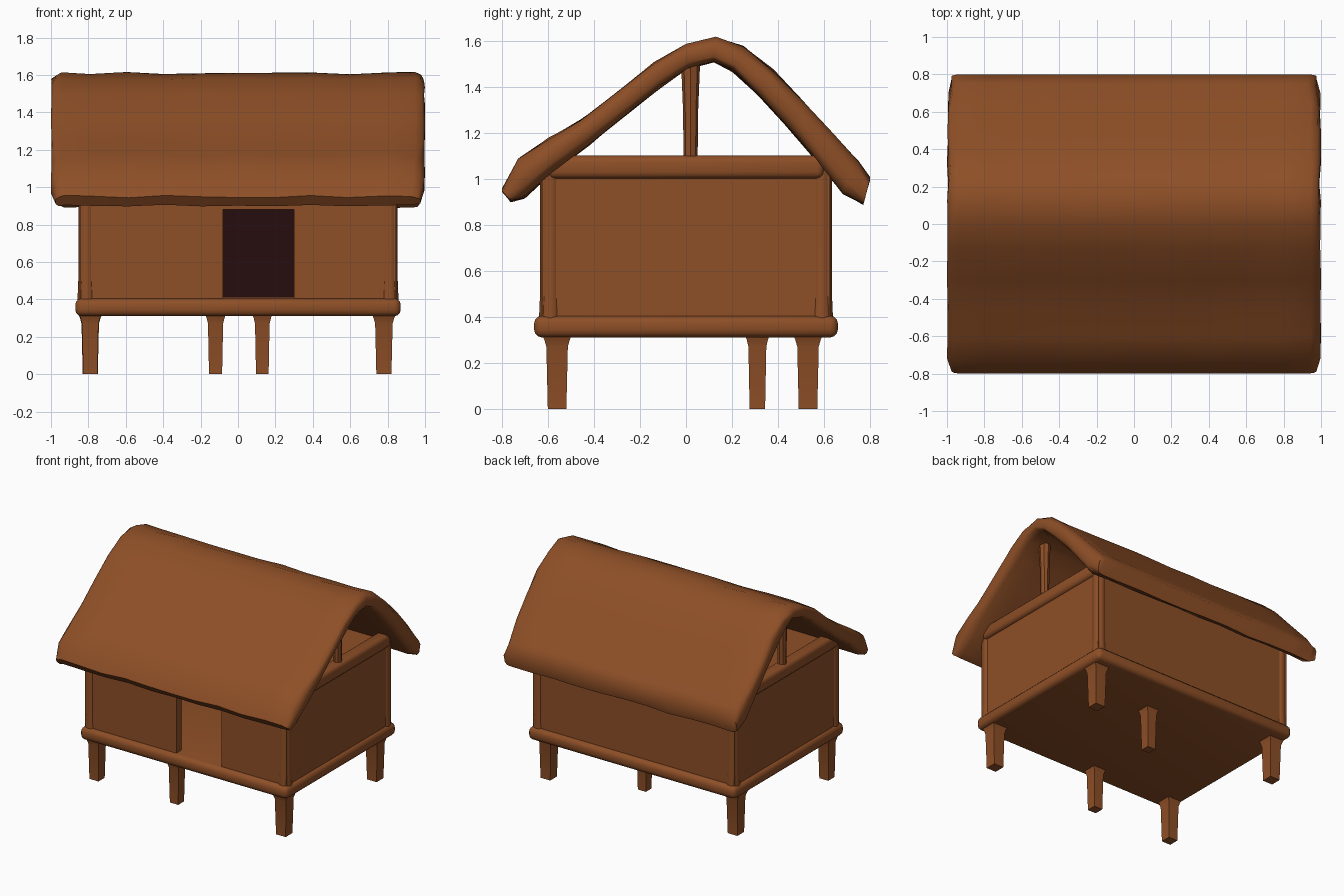
import bpy, bmesh, math, random
from mathutils import Vector

if "Cube" in bpy.data.objects:
    bpy.data.objects.remove(bpy.data.objects["Cube"])

random.seed(4)


def material(name, rgb):
    m = bpy.data.materials.new(name)
    m.diffuse_color = (*rgb, 1)
    m.use_nodes = True
    m.node_tree.nodes["Principled BSDF"].inputs["Base Color"].default_value = m.diffuse_color
    return m


BROWN = material("warm brown", (0.27, 0.078, 0.02))
DARK = material("dark interior", (0.019, 0.004, 0.0045))


def finish(name, bm, mat, angle=40):
    bmesh.ops.recalc_face_normals(bm, faces=bm.faces)
    me = bpy.data.meshes.new(name)
    bm.to_mesh(me)
    bm.free()
    me.materials.append(mat)
    ob = bpy.data.objects.new(name, me)
    bpy.context.collection.objects.link(ob)
    bpy.ops.object.select_all(action='DESELECT')
    ob.select_set(True)
    bpy.context.view_layer.objects.active = ob
    bpy.ops.object.shade_smooth_by_angle(angle=math.radians(angle))
    return ob


def box(name, x, y, z, mat=BROWN, bevel=0.0):
    bm = bmesh.new()
    bmesh.ops.create_cube(bm, size=1)
    for v in bm.verts:
        for i, (a, b) in enumerate((x, y, z)):
            v.co[i] = a if v.co[i] < 0 else b
    if bevel:
        bmesh.ops.bevel(bm, geom=bm.edges[:], offset=bevel, segments=3,
                        profile=0.5, affect='EDGES')
    return finish(name, bm, mat)


def pole(name, x, y, levels, sides=8, turn=0.0):
    """Upright pole through (z, radius) levels."""
    bm = bmesh.new()
    rings = []
    for z, r in levels:
        rings.append([bm.verts.new((x + r * math.cos(turn + math.tau * i / sides),
                                    y + r * math.sin(turn + math.tau * i / sides), z))
                      for i in range(sides)])
    for a, b in zip(rings, rings[1:]):
        for i in range(sides):
            j = (i + 1) % sides
            bm.faces.new((a[i], a[j], b[j], b[i]))
    bm.faces.new(rings[0])
    bm.faces.new(rings[-1])
    return finish(name, bm, BROWN)


# thick thatched roof: outer and inner outline in (y, z), swept along x
outer = [(-0.80, 0.95), (-0.73, 1.08), (-0.60, 1.17), (-0.46, 1.25), (-0.30, 1.37),
         (-0.14, 1.50), (0.0, 1.58), (0.13, 1.61), (0.25, 1.57), (0.38, 1.47),
         (0.51, 1.33), (0.64, 1.19), (0.75, 1.07), (0.80, 1.00)]
inner = [(-0.76, 0.90), (-0.70, 0.92), (-0.58, 1.03), (-0.42, 1.15), (-0.26, 1.28),
         (-0.11, 1.40), (0.01, 1.48), (0.12, 1.51), (0.20, 1.47), (0.31, 1.37),
         (0.43, 1.24), (0.55, 1.10), (0.68, 0.94), (0.77, 0.89)]
loop = outer + inner[::-1]
mid = [((a[0] + b[0]) / 2, (a[1] + b[1]) / 2) for a, b in zip(outer, inner)]
mid = mid + mid[::-1]
stations = [(-1.0, 0.45), (-0.985, 0.82), (-0.95, 1)]
stations += [(-0.8 + 0.2 * i, 1) for i in range(9)]
stations += [(0.95, 1), (0.985, 0.82), (1.0, 0.45)]
bm = bmesh.new()
rings = []
for x, s in stations:
    ring = []
    for k, ((y, z), (my, mz)) in enumerate(zip(loop, mid)):
        eave = abs(y) > 0.74
        px = x * (0.975 if eave else 1 - random.uniform(0, 0.012) * (k % 14 != 4))
        wob = random.uniform(-0.007, 0.007)
        ring.append(bm.verts.new((px, my + (y - my) * s, mz + (z - mz) * s + wob)))
    rings.append(ring)
n = len(loop)
for a, b in zip(rings, rings[1:]):
    for i in range(n):
        bm.faces.new((a[i], a[(i + 1) % n], b[(i + 1) % n], b[i]))
for r in (rings[0], rings[-1]):
    for i in range(len(outer) - 1):
        bm.faces.new((r[i], r[i + 1], r[n - 2 - i], r[n - 1 - i]))
finish("thatched_roof", bm, BROWN, 60)

# raised floor with a rounded rim
box("floor_slab", (-0.87, 0.87), (-0.66, 0.66), (0.31, 0.405), bevel=0.035)

# walls, with the door opening left free in the front
box("front_wall_left", (-0.845, -0.08), (-0.625, -0.57), (0.38, 1.03))
box("front_wall_right", (0.30, 0.845), (-0.625, -0.57), (0.38, 1.03))
box("door_lintel", (-0.08, 0.30), (-0.625, -0.57), (0.88, 1.03))
box("back_wall", (-0.845, 0.845), (0.57, 0.625), (0.38, 1.03))
for side, s in (("left", -1), ("right", 1)):
    xs = sorted((s * 0.845, s * 0.79))
    box(side + "_wall", xs, (-0.62, 0.62), (0.38, 1.06))
    # rounded tie beam and king post in the open gable
    xs = sorted((s * 0.87, s * 0.77))
    box(side + "_tie_beam", xs, (-0.60, 0.60), (1.0, 1.10), bevel=0.03)
    pole(side + "_gable_post", s * 0.82, 0.02,
         [(1.05, 0.03), (1.3, 0.033), (1.52, 0.042)])
    for end, t in (("front", -1), ("back", 1)):
        pole(f"{end}_{side}_corner_post", s * 0.81, t * 0.59,
             [(0.36, 0.05), (0.5, 0.044), (1.06, 0.044)], 12)
    # dark lining of the side walls
    box(side + "_lining", sorted((s * 0.79, s * 0.785)), (-0.57, 0.57), (0.41, 1.0), DARK)

# dark lining of the front and back walls, and the ceiling
box("back_lining", (-0.785, 0.785), (0.565, 0.57), (0.41, 1.0), DARK)
box("front_lining_left", (-0.785, -0.08), (-0.57, -0.565), (0.41, 1.0), DARK)
box("front_lining_right", (0.30, 0.785), (-0.57, -0.565), (0.41, 1.0), DARK)
box("ceiling", (-0.8, 0.8), (-0.58, 0.58), (1.0, 1.03))

# stilts, flared where they meet the floor
legs = [("front_left", -0.79, -0.56, 0.056), ("front_right", 0.78, -0.56, 0.06),
        ("back_left", -0.79, 0.53, 0.06), ("back_right", 0.78, 0.53, 0.06),
        ("front_middle", -0.12, -0.56, 0.052), ("inner", 0.13, 0.31, 0.05)]
for name, x, y, r in legs:
    pole(name + "_stilt", x, y,
         [(0, r * 0.95), (0.27, r * 1.1), (0.30, r * 1.3), (0.33, r * 1.6)],
         4, math.pi / 4)
